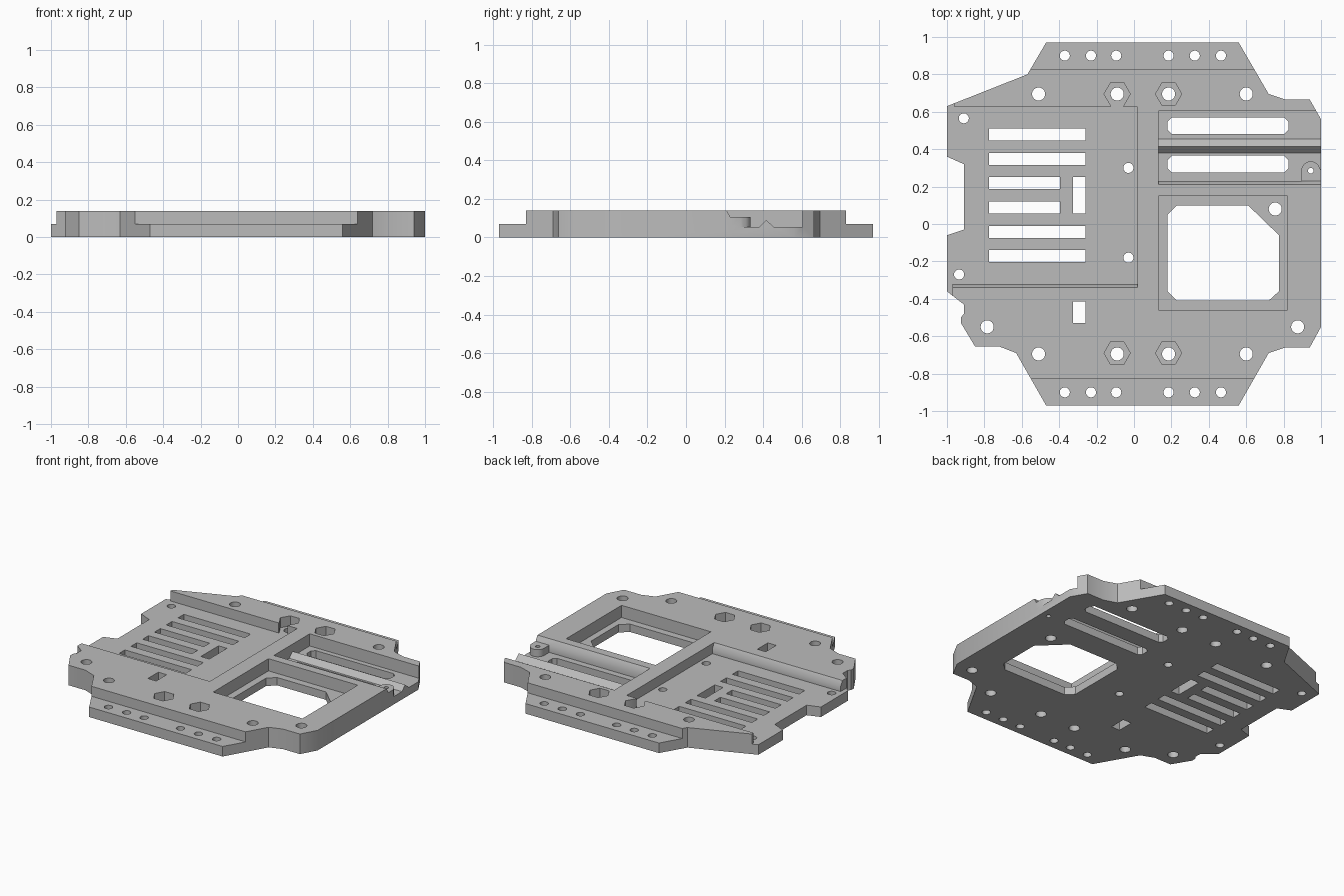
import bpy, bmesh, math

if "Cube" in bpy.data.objects:
    bpy.data.objects.remove(bpy.data.objects["Cube"])

TOP, LEDGE, FLOOR, OVER = 0.14, 0.07, 0.055, 0.175


def prism(bm, pts, lo, hi, along="z"):
    """Extrude a closed outline along z (xy outline) or x (yz outline)."""
    def place(p, t):
        return (p[0], p[1], t) if along == "z" else (t, p[0], p[1])
    low = [bm.verts.new(place(p, lo)) for p in pts]
    high = [bm.verts.new(place(p, hi)) for p in pts]
    bm.faces.new(low)
    bm.faces.new(high)
    for i in range(len(pts)):
        j = (i + 1) % len(pts)
        bm.faces.new((low[i], low[j], high[j], high[i]))


def rect(x0, x1, y0, y1):
    return [(x0, y0), (x1, y0), (x1, y1), (x0, y1)]


def cut_rect(x0, x1, y0, y1, c):
    """Rectangle with chamfered corners."""
    return [(x0 + c, y0), (x1 - c, y0), (x1, y0 + c), (x1, y1 - c),
            (x1 - c, y1), (x0 + c, y1), (x0, y1 - c), (x0, y0 + c)]


def ring(x, y, r, n=24):
    return [(x + r * math.cos(2 * math.pi * i / n),
             y + r * math.sin(2 * math.pi * i / n)) for i in range(n)]


def finish(name, bm):
    bmesh.ops.recalc_face_normals(bm, faces=bm.faces)
    mesh = bpy.data.meshes.new(name)
    bm.to_mesh(mesh)
    bm.free()
    obj = bpy.data.objects.new(name, mesh)
    bpy.context.collection.objects.link(obj)
    return obj


# Plate blank
bm = bmesh.new()
prism(bm, [(-0.47, -0.97), (0.56, -0.97), (0.72, -0.69), (0.81, -0.66),
           (0.94, -0.66), (1, -0.55), (1, 0.56), (0.94, 0.665),
           (0.81, 0.665), (0.72, 0.695), (0.56, 0.97), (-0.47, 0.97),
           (-0.57, 0.8), (-1, 0.63), (-1, 0.36), (-0.91, 0.32),
           (-0.91, -0.03), (-1, -0.06), (-1, -0.36), (-0.91, -0.43),
           (-0.91, -0.48), (-0.925, -0.5), (-0.925, -0.53),
           (-0.85, -0.655), (-0.72, -0.655), (-0.63, -0.69)], 0, TOP)
plate = finish("chassis_plate", bm)

# Recesses: end ledges, side bay joined to a nut seat, channel, square bay
bm = bmesh.new()
for s in (-1, 1):
    prism(bm, rect(-0.9, 0.9, *sorted((s * 0.83, s * 1.1))), LEDGE, OVER)
seat = ring(-0.09, 0.695, 0.07, 6)
seat = seat[5:] + seat[:5]
prism(bm, [(-1.1, -0.42), (-0.97, -0.42), (-0.97, -0.32), (0.02, -0.32),
           (0.02, 0.625), (-0.055, 0.625)] + seat +
      [(-0.125, 0.625), (-0.96, 0.625), (-0.96, 0.7), (-1.1, 0.7)],
      LEDGE, OVER)
for x, y in ((0.185, 0.695), (-0.09, -0.69), (0.185, -0.69)):
    prism(bm, ring(x, y, 0.07, 6), LEDGE, OVER)
prism(bm, [(0.19, OVER), (0.23, 0.105), (0.23, FLOOR), (0.38, FLOOR),
           (0.415, 0.09), (0.455, FLOOR), (0.605, FLOOR), (0.605, OVER)],
      0.13, 1.1, "x")
prism(bm, rect(0.13, 0.82, -0.46, 0.15), FLOOR, OVER)
prism(bm, rect(-1.1, -0.29, -0.48, -0.42), LEDGE, OVER)
recesses = finish("recess_cutter", bm)

# Rounded screw boss in the channel
bm = bmesh.new()
arc = [(0.945 + 0.05 * math.cos(math.pi * i / 12),
        0.285 + 0.05 * math.sin(math.pi * i / 12)) for i in range(13)]
prism(bm, [(0.895, 0.225), (1, 0.225), (1, 0.285)] + arc[1:], 0.03, 0.105)
boss = finish("screw_boss", bm)

# Through openings
bm = bmesh.new()
holes = [(x, s * 0.695, 0.035) for s in (-1, 1)
         for x in (-0.51, -0.09, 0.185, 0.6)]
holes += [(x, s * 0.9, 0.027) for s in (-1, 1)
          for x in (-0.37, -0.23, -0.095, 0.185, 0.325, 0.465)]
holes += [(-0.785, -0.55, 0.035), (0.875, -0.55, 0.035), (0.755, 0.08, 0.035)]
holes += [(x, y, 0.027) for x, y in
          ((-0.91, 0.565), (-0.03, 0.3), (-0.03, -0.18), (-0.935, -0.27))]
holes.append((0.945, 0.285, 0.015))
for x, y, r in holes:
    prism(bm, ring(x, y, r), -0.1, 0.3)
for i in range(6):
    y = 0.478 - 0.13 * i
    end = -0.395 if i in (2, 3) else -0.26
    prism(bm, rect(-0.775, end, y - 0.032, y + 0.032), -0.1, 0.3)
prism(bm, rect(-0.325, -0.26, 0.055, 0.25), -0.1, 0.3)
prism(bm, rect(-0.325, -0.26, -0.53, -0.415), -0.1, 0.3)
for y in (0.275, 0.48):
    prism(bm, cut_rect(0.18, 0.825, y, y + 0.09, 0.022), -0.1, 0.3)
prism(bm, [(0.18, -0.36), (0.23, -0.41), (0.72, -0.41), (0.775, -0.36),
           (0.775, -0.06), (0.61, 0.1), (0.23, 0.1), (0.18, 0.05)], -0.1, 0.3)
# Sloped lip of the side bay
prism(bm, [(-0.36, OVER), (-0.32, 0.105), (-0.31, 0.105), (-0.31, OVER)],
      -0.97, 0.02, "x")
openings = finish("opening_cutter", bm)

# Combine everything into the plate
helpers = ((recesses, "DIFFERENCE"), (boss, "UNION"), (openings, "DIFFERENCE"))
for helper, operation in helpers:
    helper.hide_render = True
    mod = plate.modifiers.new(helper.name, "BOOLEAN")
    mod.operation = operation
    mod.solver = "EXACT"
    mod.object = helper
bpy.context.view_layer.update()
graph = bpy.context.evaluated_depsgraph_get()
result = bpy.data.meshes.new_from_object(plate.evaluated_get(graph))
plate.modifiers.clear()
plate.data = result
for helper, _ in helpers:
    bpy.data.objects.remove(helper)

# Grey material
grey = bpy.data.materials.new("plain_grey")
grey.use_nodes = True
color = (0.5, 0.5, 0.5, 1)
grey.diffuse_color = color
grey.node_tree.nodes["Principled BSDF"].inputs["Base Color"].default_value = color
result.materials.clear()
result.materials.append(grey)

bpy.ops.object.select_all(action="DESELECT")
plate.select_set(True)
bpy.context.view_layer.objects.active = plate
bpy.ops.object.shade_smooth_by_angle(angle=math.radians(30))
